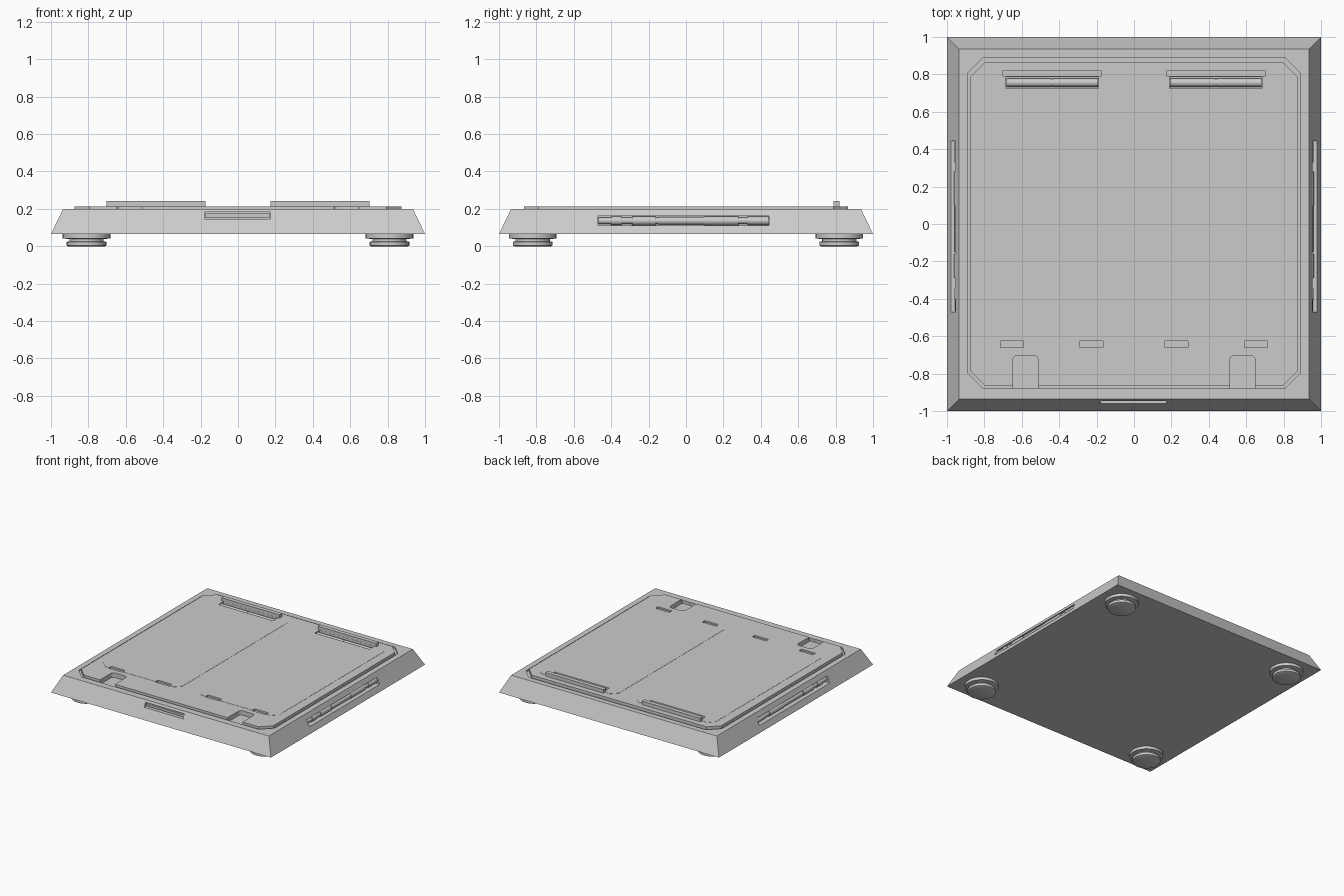
import bpy, bmesh, math
from mathutils import Matrix

if "Cube" in bpy.data.objects:
    bpy.data.objects.remove(bpy.data.objects["Cube"])


def add_object(name, bm):
    bmesh.ops.recalc_face_normals(bm, faces=bm.faces)
    me = bpy.data.meshes.new(name)
    bm.to_mesh(me)
    bm.free()
    ob = bpy.data.objects.new(name, me)
    bpy.context.collection.objects.link(ob)
    return ob


def box(name, x, y, z):
    bm = bmesh.new()
    bmesh.ops.create_cube(bm, size=1)
    for v in bm.verts:
        v.co = [(a + b) / 2 + c * (b - a) for (a, b), c in zip((x, y, z), v.co)]
    return add_object(name, bm)


def prism(name, pts, z0, z1):
    bm = bmesh.new()
    face = bm.faces.new([bm.verts.new((x, y, z0)) for x, y in pts])
    ext = bmesh.ops.extrude_face_region(bm, geom=[face])["geom"]
    bmesh.ops.translate(bm, vec=(0, 0, z1 - z0),
                        verts=[g for g in ext if isinstance(g, bmesh.types.BMVert)])
    return add_object(name, bm)


def chamfered(x0, x1, y0, y1, c):
    return [(x0 + c, y0), (x1 - c, y0), (x1, y0 + c), (x1, y1 - c),
            (x1 - c, y1), (x0 + c, y1), (x0, y1 - c), (x0, y0 + c)]


def rod(name, axis, spans, centre):
    # stepped rod: spans of (start, end, radius) along the axis
    bm = bmesh.new()
    turn = Matrix.Rotation(math.pi / 2, 4, "Y" if axis == 0 else "X")
    for a, b, r in spans:
        loc = list(centre)
        loc[axis] += (a + b) / 2
        bmesh.ops.create_cone(bm, cap_ends=True, segments=16, radius1=r, radius2=r,
                              depth=b - a, matrix=Matrix.Translation(loc) @ turn)
    return smooth(add_object(name, bm))


def lathe(name, profile, centre, n=32):
    bm = bmesh.new()
    rings = [[bm.verts.new((centre[0] + r * math.cos(2 * math.pi * i / n),
                            centre[1] + r * math.sin(2 * math.pi * i / n), z))
              for i in range(n)] for r, z in profile]
    for a, b in zip(rings, rings[1:]):
        for i in range(n):
            j = (i + 1) % n
            bm.faces.new((a[i], a[j], b[j], b[i]))
    bm.faces.new(rings[0])
    bm.faces.new(rings[-1])
    return smooth(add_object(name, bm))


def smooth(ob):
    bpy.ops.object.select_all(action="DESELECT")
    ob.select_set(True)
    bpy.context.view_layer.objects.active = ob
    bpy.ops.object.shade_smooth_by_angle(angle=math.radians(35))
    return ob


def boolean(target, tool, operation="DIFFERENCE"):
    mod = target.modifiers.new(operation, "BOOLEAN")
    mod.object, mod.operation, mod.solver = tool, operation, "EXACT"
    bpy.context.view_layer.objects.active = target
    bpy.ops.object.modifier_apply(modifier=mod.name)
    bpy.data.objects.remove(tool)


def mirrored(a, b, s):
    return tuple(sorted((s * a, s * b)))


# Sloped base slab
base = prism("base", [(-1, -1), (1, -1), (1, 1), (-1, 1)], 0.065, 0.2)
for v in base.data.vertices:
    if v.co.z > 0.1:
        v.co.x *= 0.935
        v.co.y *= 0.935

# Perimeter groove, raised deck and the two faintly raised panels
boolean(base, prism("groove_cut", chamfered(-0.89, 0.89, -0.88, 0.89, 0.085), 0.188, 0.3))
boolean(base, prism("deck", chamfered(-0.873, 0.873, -0.866, 0.867, 0.078), 0.17, 0.212), "UNION")
for s in (-1, 1):
    x0, x1 = mirrored(0.08, 0.80, s)
    boolean(base, prism("panel", chamfered(x0, x1, -0.655, 0.805, 0.048), 0.195, 0.2135), "UNION")

for s in (-1, 1):
    # Rear hinge channel and front latch slots of each panel
    boolean(base, box("channel_cut", mirrored(0.19, 0.685, s), (0.725, 0.787), (0.168, 0.3)))
    for x in ((0.165, 0.29), (0.59, 0.715)):
        boolean(base, box("latch_cut", mirrored(*x, s), (-0.66, -0.625), (0.2, 0.3)))
    # Front finger notch, rounded on the inner end
    cx, w, r = s * 0.58, 0.068, 0.025
    arc = [(cx + q * (w - r) + r * math.cos(a), -0.703 - r + r * math.sin(a))
           for q, t0 in ((1, 0), (-1, 90))
           for a in [math.radians(t0 + 22.5 * k) for k in range(5)]]
    boolean(base, prism("notch_cut", [(cx - w, -0.8795), (cx + w, -0.8795)] + arc, 0.175, 0.3))
    # Long side recess
    boolean(base, box("side_cut", mirrored(0.93, 1.1, s), (-0.47, 0.443), (0.11, 0.162)))
# Front slot
boolean(base, box("front_cut", (-0.18, 0.175), (-1.1, -0.915), (0.147, 0.182)))
box("front_slot_bar", (-0.175, 0.17), (-0.945, -0.91), (0.155, 0.174))

for s, side in ((-1, "left"), (1, "right")):
    # Upright rear stop bar and hinge roller
    box(side + "_stop_bar", mirrored(0.175, 0.703, s), (0.788, 0.822), (0.2, 0.241))
    rod(side + "_hinge_roller", 0, [(-0.245, -0.003, 0.023), (-0.003, 0.003, 0.019),
                                    (0.003, 0.245, 0.023)], (s * 0.4375, 0.756, 0.186))
    # Stepped rod in the side recess
    rod(side + "_side_rod", 1,
        [(-0.468, -0.40, 0.018), (-0.40, -0.345, 0.023), (-0.345, -0.29, 0.017),
         (-0.29, -0.16, 0.024), (-0.16, -0.15, 0.017), (-0.15, 0.1, 0.021),
         (0.1, 0.28, 0.024), (0.28, 0.33, 0.017), (0.33, 0.441, 0.022)],
        (s * 0.938, 0, 0.136))
    # Stepped round feet
    for t, end in ((-1, "front"), (1, "back")):
        lathe(f"{end}_{side}_foot",
              [(0.098, 0), (0.106, 0.004), (0.106, 0.024), (0.092, 0.026), (0.092, 0.038),
               (0.127, 0.042), (0.127, 0.068)], (s * 0.81, t * 0.82))
